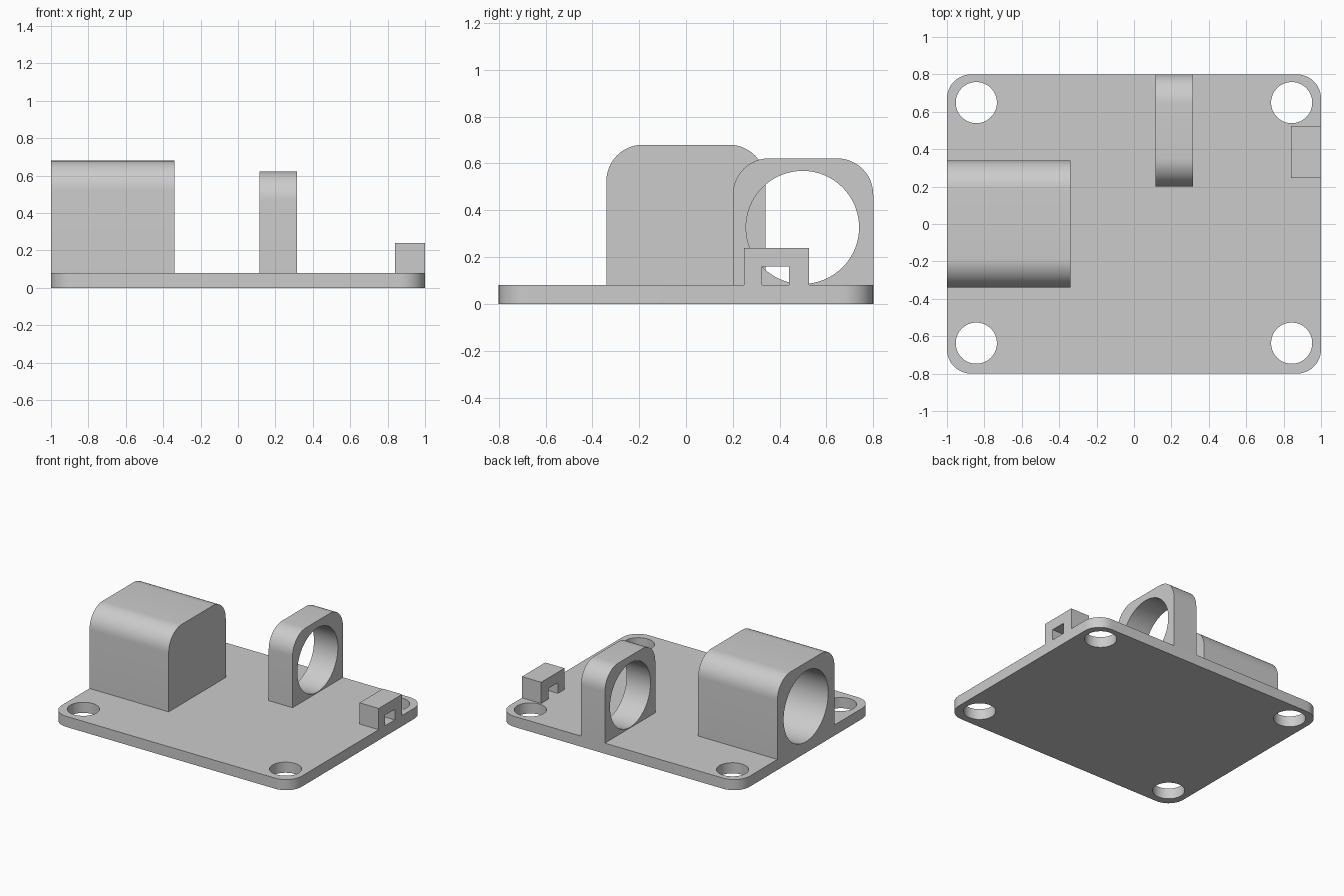
import bpy, bmesh
from math import cos, sin, pi, radians
from mathutils import Matrix, Vector

cube = bpy.data.objects.get("Cube")
if cube:
    bpy.data.objects.remove(cube, do_unlink=True)

grey = bpy.data.materials.new("plain grey")
grey.use_nodes = True
colour = (0.6, 0.6, 0.6, 1)
grey.diffuse_color = colour
grey.node_tree.nodes["Principled BSDF"].inputs["Base Color"].default_value = colour

THICK = 0.08   # base plate thickness


def rounded(u0, u1, v0, v1, top, bottom=0):
    """Counter-clockwise rectangle outline with rounded top and bottom corners."""
    pts = []
    corners = [(u1, v1, -1, -1, top), (u0, v1, 1, -1, top),
               (u0, v0, 1, 1, bottom), (u1, v0, -1, 1, bottom)]
    for i, (u, v, su, sv, r) in enumerate(corners):
        steps = 12 if r else 0
        for k in range(steps + 1):
            a = (i + k / max(steps, 1)) * pi / 2
            pts.append((u + su * r + r * cos(a), v + sv * r + r * sin(a)))
    return pts


def circle(u, v, r, n=64):
    return [(u + r * cos(2 * pi * k / n), v + r * sin(2 * pi * k / n)) for k in range(n)]


def prism(name, outline, start, end, axis="Z"):
    """Extrude an outline along z (in xy) or along x (in yz)."""
    place = (lambda u, v, w: (u, v, w)) if axis == "Z" else (lambda u, v, w: (w, u, v))
    bm = bmesh.new()
    face = bm.faces.new([bm.verts.new(place(u, v, start)) for u, v in outline])
    ext = bmesh.ops.extrude_face_region(bm, geom=[face])
    verts = [g for g in ext["geom"] if isinstance(g, bmesh.types.BMVert)]
    bmesh.ops.translate(bm, verts=verts, vec=place(0, 0, end - start))
    bmesh.ops.recalc_face_normals(bm, faces=bm.faces[:])
    mesh = bpy.data.meshes.new(name)
    bm.to_mesh(mesh)
    bm.free()
    mesh.materials.append(grey)
    ob = bpy.data.objects.new(name, mesh)
    bpy.context.collection.objects.link(ob)
    return ob


def cut(ob, cutter):
    """Subtract the cutter from the part and discard it."""
    bpy.ops.object.select_all(action="DESELECT")
    bpy.context.view_layer.objects.active = ob
    ob.select_set(True)
    cutter.hide_render = True
    mod = ob.modifiers.new("cut", "BOOLEAN")
    mod.operation = "DIFFERENCE"
    mod.solver = "EXACT"
    mod.object = cutter
    bpy.ops.object.modifier_apply(modifier=mod.name)
    bpy.data.objects.remove(cutter, do_unlink=True)


# Base plate with four corner screw holes
base = prism("base_plate", rounded(-1, 1, -0.8, 0.8, 0.13, 0.13), 0, THICK)
for x in (-0.843, 0.843):
    for y in (-0.637, 0.649):
        cut(base, prism("screw_hole", circle(x, y, 0.11), -0.1, 0.2))

# Large socket, open at the right end and closed at the inner end
socket = prism("socket_block", rounded(-0.34, 0.34, THICK, 0.68, 0.155), -1, -0.34, "X")
cut(socket, prism("socket_bore", circle(0, 0.35, 0.266), -1.1, -0.4, "X"))

# Support ring, open right through
ring = prism("support_ring", rounded(0.2, 0.8, THICK, 0.622, 0.155), 0.116, 0.315, "X")
cut(ring, prism("ring_bore", circle(0.498, 0.327, 0.2415), 0, 0.5, "X"))

# Small bridge clip at the plate edge
clip = prism("cable_clip", rounded(0.247, 0.525, THICK, 0.24, 0), 0.84, 1, "X")
cut(clip, prism("clip_slot", rounded(0.325, 0.44, 0, 0.16, 0), 0.7, 1.1, "X"))

# Smooth the arcs and keep the edges sharp
for ob in (base, socket, ring, clip):
    bpy.ops.object.select_all(action="DESELECT")
    bpy.context.view_layer.objects.active = ob
    ob.select_set(True)
    bpy.ops.object.shade_smooth_by_angle(angle=radians(30))
